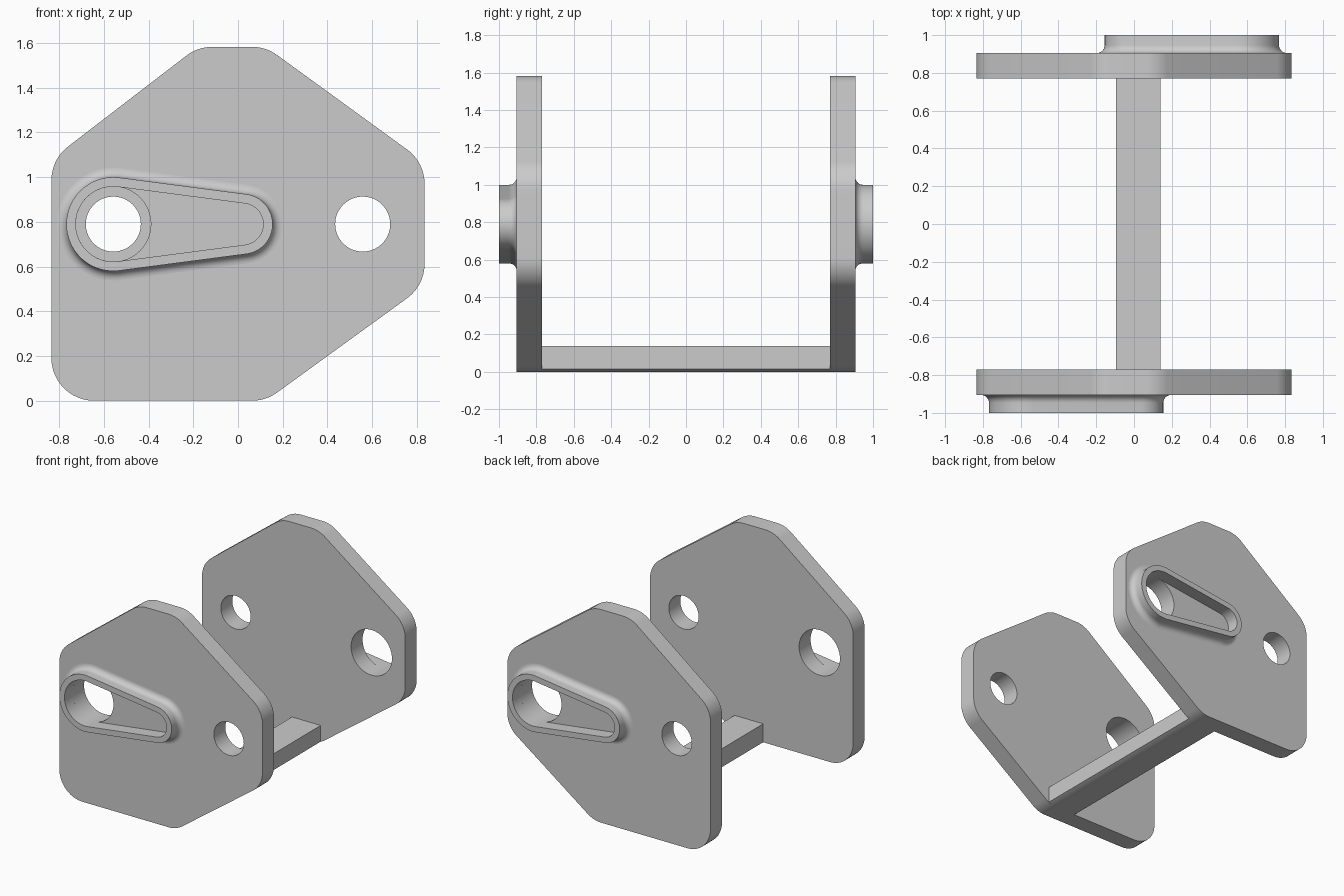
import bpy, bmesh
from math import pi, sin, cos, tan, acos, radians
from mathutils import Vector

if "Cube" in bpy.data.objects:
    bpy.data.objects.remove(bpy.data.objects["Cube"])

GREY = (0.6, 0.6, 0.6, 1.0)
mat = bpy.data.materials.new("plain grey")
mat.use_nodes = True
mat.diffuse_color = GREY
mat.node_tree.nodes["Principled BSDF"].inputs["Base Color"].default_value = GREY

INNER, FACE, TIP = 0.77, 0.905, 1.0     # distances from the middle along y
AXIS_Z = 0.79                           # height of the hole centres
HOLE_X, CORNER_R = 0.558, 0.19
RIM, FILLET = 0.042, 0.042


def arc(cx, cz, r, a0, a1, n):
    return [(cx + r * cos(a0 + (a1 - a0) * i / n),
             cz + r * sin(a0 + (a1 - a0) * i / n)) for i in range(n + 1)]


def rounded(corners, r, n=12):
    """Round every corner of a convex counter-clockwise polygon."""
    out = []
    for i, c in enumerate(corners):
        p = Vector(c)
        u = (Vector(corners[i - 1]) - p).normalized()
        v = (Vector(corners[(i + 1) % len(corners)]) - p).normalized()
        half = u.angle(v) / 2
        mid = p + (u + v).normalized() * r / sin(half)
        d = p + u * r / tan(half) - mid
        start = Vector((1, 0)).angle_signed(d) * -1
        out += arc(mid.x, mid.y, r, start, start + pi - 2 * half, n)
    return out


def teardrop(grow):
    """Outline around a big and a small circle, offset by grow."""
    big, small, x0, x1 = 0.21, 0.135, -HOLE_X, 0.02
    a = acos((big - small) / (x1 - x0))
    return (arc(x0, AXIS_Z, big + grow, a, 2 * pi - a, 48)
            + arc(x1, AXIS_Z, small + grow, -a, a, 32))


def finish(name, bm):
    mesh = bpy.data.meshes.new(name)
    bm.to_mesh(mesh)
    bm.free()
    mesh.materials.append(mat)
    ob = bpy.data.objects.new(name, mesh)
    bpy.context.collection.objects.link(ob)
    bpy.ops.object.select_all(action='DESELECT')
    ob.select_set(True)
    bpy.context.view_layer.objects.active = ob
    bpy.ops.object.shade_smooth_by_angle(angle=radians(30))
    return ob


def prism(name, loops, y0, y1):
    """Extrude an outline, with optional holes, along y."""
    bm = bmesh.new()
    for loop in loops:
        vs = [bm.verts.new((x, y0, z)) for x, z in loop]
        for i, v in enumerate(vs):
            bm.edges.new((vs[i - 1], v))
    bmesh.ops.triangle_fill(bm, edges=bm.edges[:], use_beauty=True,
                            normal=(0, -1, 0))
    ext = bmesh.ops.extrude_face_region(bm, geom=bm.faces[:])
    moved = [g for g in ext["geom"] if isinstance(g, bmesh.types.BMVert)]
    bmesh.ops.translate(bm, verts=moved, vec=(0, y1 - y0, 0))
    bmesh.ops.recalc_face_normals(bm, faces=bm.faces[:])
    return finish(name, bm)


def boss(name, turn):
    """Hollow teardrop rim with a fillet at its foot."""
    steps = 8
    rings = []
    for i in range(steps + 1):
        a = pi / 2 * i / steps
        rings.append((FILLET * (1 - sin(a)), FACE + FILLET * (1 - cos(a))))
    rings += [(0, TIP), (-RIM, TIP), (-RIM, FACE)]
    bm = bmesh.new()
    rows = [[bm.verts.new((turn * x, -turn * y, z)) for x, z in teardrop(g)]
            for g, y in rings]
    for a, b in zip(rows, rows[1:]):
        for i in range(len(a)):
            bm.faces.new((a[i - 1], a[i], b[i], b[i - 1]))
    return finish(name, bm)


# Side plates share one outline; their holes and bosses are turned half round
outline = rounded([(-0.835, 0), (0.125, 0), (0.835, 0.515), (0.835, 1.067),
                   (0.125, 1.583), (-0.18, 1.583), (-0.835, 1.08)], CORNER_R)
for side, turn in (("front", 1), ("back", -1)):
    bore = arc(-turn * HOLE_X, AXIS_Z, 0.21 - RIM, 0, 2 * pi, 64)[:-1]
    pin_hole = arc(turn * HOLE_X, AXIS_Z, 0.123, 0, 2 * pi, 64)[:-1]
    prism(side + "_plate", [outline, bore, pin_hole],
          -turn * FACE, -turn * INNER)
    boss(side + "_boss", turn)

# Cross bar, its lower edge following the rounded plate corner
lower_edge = arc(0.063, CORNER_R, CORNER_R, -pi / 2, -pi / 2 + 0.417, 6)
prism("cross_bar", [[(-0.095, 0)] + lower_edge + [(0.14, 0.137), (-0.095, 0.137)]],
      -INNER, INNER)
